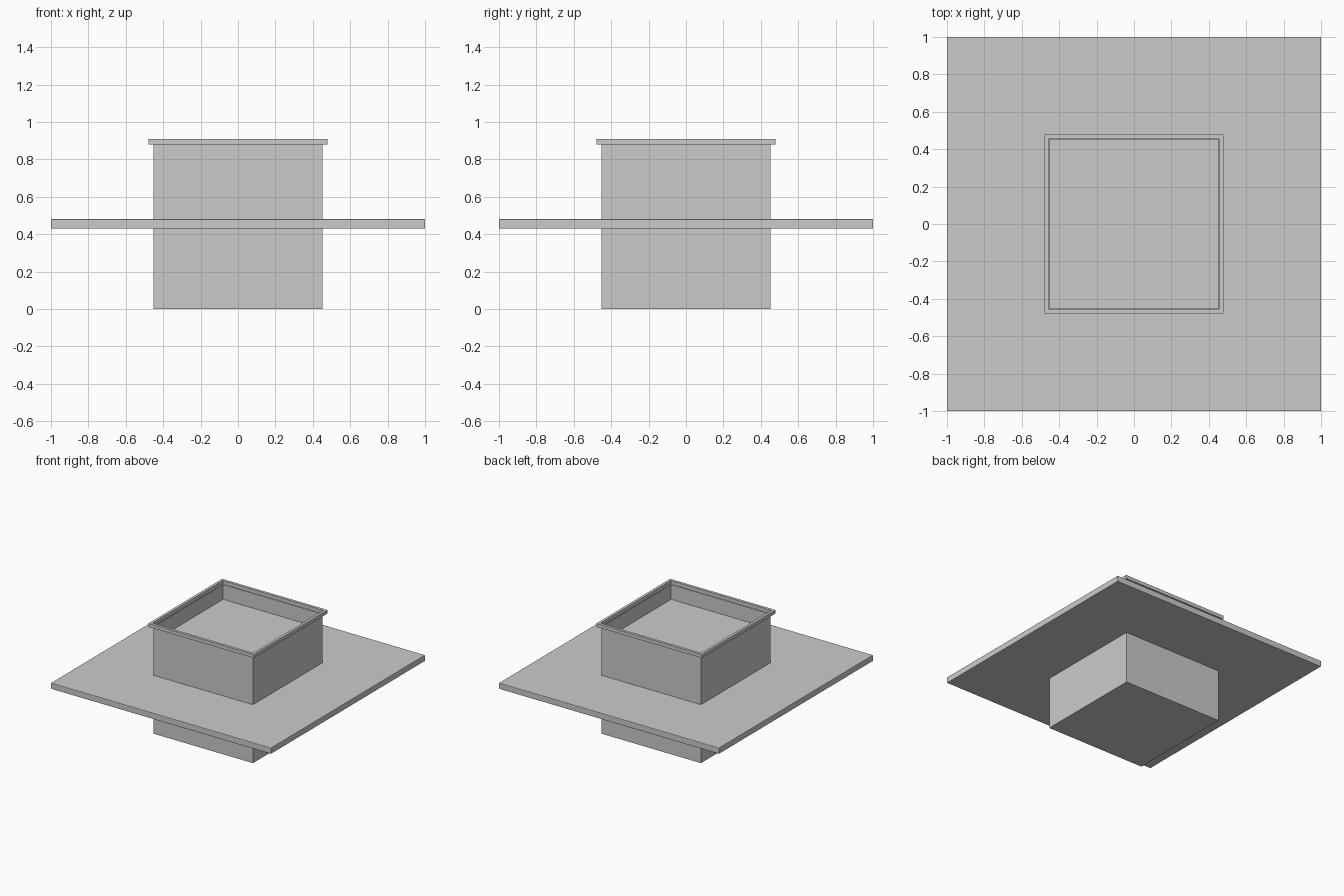
import bpy
import bmesh

if "Cube" in bpy.data.objects:
    bpy.data.objects.remove(bpy.data.objects["Cube"])


def box(name, half, z0, z1, wall=0.0, floor=None, bevel=0.0):
    """Square block; wall + floor sink a pocket, wall alone makes an open ring."""
    bm = bmesh.new()
    bmesh.ops.create_cube(bm, size=2)
    for v in bm.verts:
        v.co.x *= half
        v.co.y *= half
        v.co.z = z1 if v.co.z > 0 else z0
    bm.normal_update()
    if wall and floor is not None:
        top = max(bm.faces, key=lambda f: f.normal.z)
        bmesh.ops.inset_region(bm, faces=[top], thickness=wall)
        ext = bmesh.ops.extrude_discrete_faces(bm, faces=[top])["faces"][0]
        for v in ext.verts:
            v.co.z = floor
    elif wall:
        caps = [f for f in bm.faces if abs(f.normal.z) > 0.9]
        bmesh.ops.inset_individual(bm, faces=caps, thickness=wall)
        bmesh.ops.bridge_loops(bm, edges=[e for f in caps for e in f.edges])
        bmesh.ops.delete(bm, geom=caps, context='FACES_ONLY')
    bmesh.ops.recalc_face_normals(bm, faces=bm.faces)
    mesh = bpy.data.meshes.new(name)
    bm.to_mesh(mesh)
    bm.free()
    obj = bpy.data.objects.new(name, mesh)
    bpy.context.collection.objects.link(obj)
    if bevel:
        mod = obj.modifiers.new("edge_bevel", 'BEVEL')
        mod.width = bevel
        mod.segments = 2
    return obj


# Square duct body with a shallow pocket in the top
box("duct_body", 0.453, 0.0, 0.881, wall=0.006, floor=0.76)
# Lip around the opening
box("top_rim", 0.479, 0.88, 0.909, wall=0.032)
# Wide mounting flange at mid height
box("flange_plate", 1.0, 0.43, 0.48, bevel=0.004)
